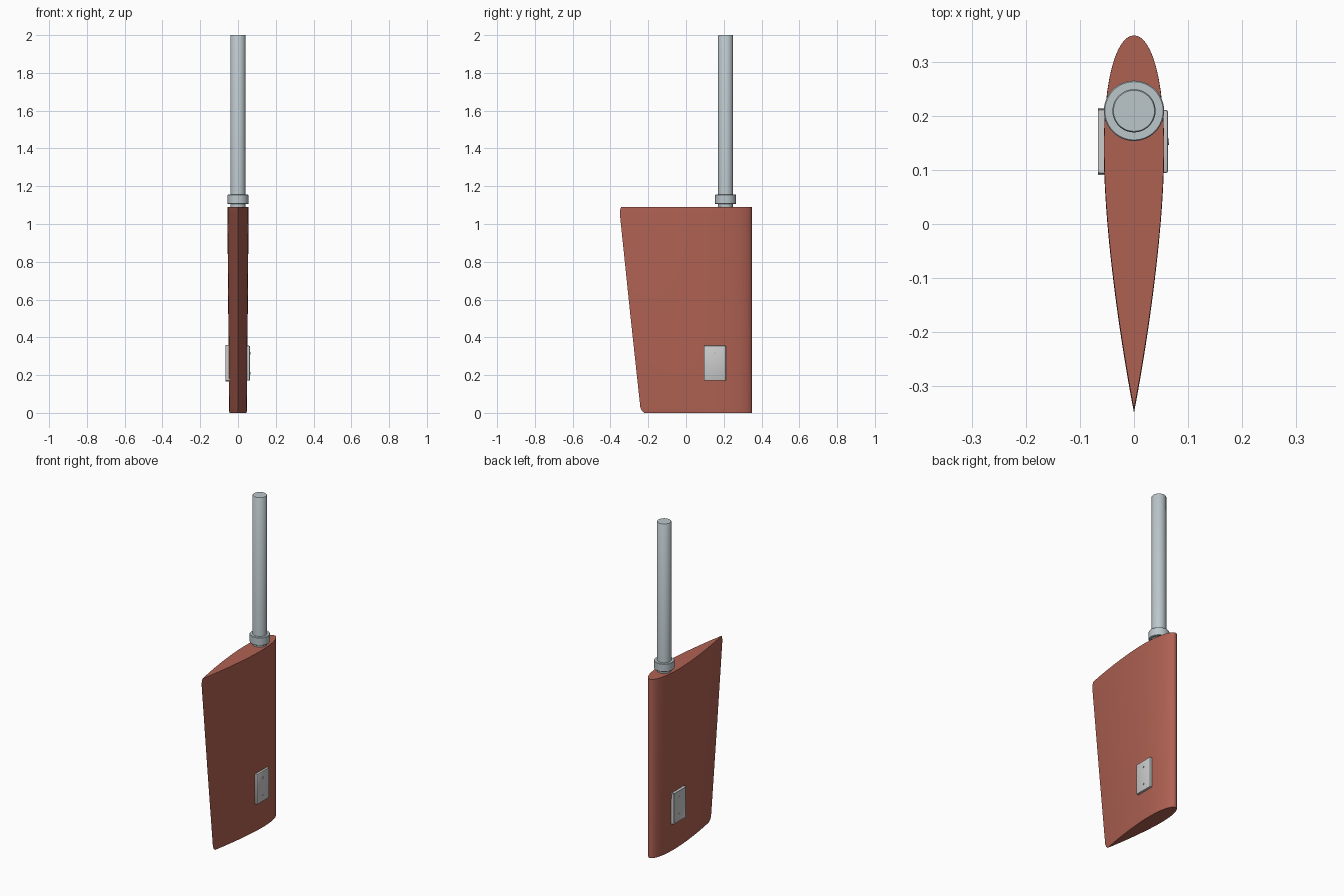
import bpy, bmesh, math

if "Cube" in bpy.data.objects:
    bpy.data.objects.remove(bpy.data.objects["Cube"])


def paint(name, rgb):
    m = bpy.data.materials.new(name)
    m.diffuse_color = (*rgb, 1)
    m.use_nodes = True
    m.node_tree.nodes["Principled BSDF"].inputs["Base Color"].default_value = m.diffuse_color
    return m


RED = paint("antifouling_red", (0.43, 0.12, 0.085))
STEEL = paint("steel", (0.50, 0.57, 0.60))
LEAD_Y, STOCK_Y = 0.35, 0.21


def finish(bm, name, mat=None, angle=35):
    bmesh.ops.recalc_face_normals(bm, faces=bm.faces)
    me = bpy.data.meshes.new(name)
    bm.to_mesh(me)
    bm.free()
    ob = bpy.data.objects.new(name, me)
    bpy.context.collection.objects.link(ob)
    if mat:
        me.materials.append(mat)
    bpy.ops.object.select_all(action='DESELECT')
    ob.select_set(True)
    bpy.context.view_layer.objects.active = ob
    bpy.ops.object.shade_smooth_by_angle(angle=math.radians(angle))
    return ob


def half_thickness(u, t=0.16):
    return 5 * t * (0.2969 * math.sqrt(u) - 0.126 * u - 0.3516 * u**2
                    + 0.2843 * u**3 - 0.1036 * u**4)


# Blade: symmetric foil sections lofted upwards, trailing corners eased
def foil_ring(bm, z, trail_y, n=32):
    chord = LEAD_Y - trail_y
    us = [(1 - math.cos(math.pi * i / n)) / 2 for i in range(n + 1)]
    pts = [(half_thickness(u), u) for u in us[:-1]] + [(0, 1)]
    pts += [(-half_thickness(u), u) for u in us[-2:0:-1]]
    return [bm.verts.new((x * chord, LEAD_Y - u * chord, z)) for x, u in pts]


def build_blade():
    bm = bmesh.new()
    stations = [(0, -0.222), (0.012, -0.234), (0.03, -0.242), (0.53, -0.296),
                (1.05, -0.35), (1.075, -0.349), (1.09, -0.343)]
    rings = [foil_ring(bm, z, y) for z, y in stations]
    for a, b in zip(rings, rings[1:]):
        for i in range(len(a)):
            j = (i + 1) % len(a)
            bm.faces.new((a[i], a[j], b[j], b[i]))
    bm.faces.new(rings[0])
    bm.faces.new(rings[-1])
    finish(bm, "rudder_blade", RED)


# Turned part: lathe of a (radius, z) profile around the stock axis
def turned(name, profile, mat, seg=48):
    bm = bmesh.new()
    rings = [[bm.verts.new((r * math.cos(2 * math.pi * k / seg),
                            STOCK_Y + r * math.sin(2 * math.pi * k / seg), z))
              for k in range(seg)] for r, z in profile]
    for a, b in zip(rings, rings[1:]):
        for i in range(seg):
            j = (i + 1) % seg
            bm.faces.new((a[i], a[j], b[j], b[i]))
    bm.faces.new(rings[0])
    bm.faces.new(rings[-1])
    finish(bm, name, mat)


# Anode plate with two bolts, one set per side
def build_anode(side, label):
    bm = bmesh.new()
    bmesh.ops.create_cube(bm, size=1)
    for v in bm.verts:
        v.co.x = side * (0.055 + v.co.x * 0.016)
        v.co.y = 0.153 + v.co.y * 0.117
        v.co.z = 0.263 + v.co.z * 0.185
    bmesh.ops.bevel(bm, geom=list(bm.edges), offset=0.004, segments=2,
                    profile=0.5, affect='EDGES')
    finish(bm, f"anode_plate_{label}")
    for n, z in enumerate((0.21, 0.316)):
        bm = bmesh.new()
        bmesh.ops.create_cone(bm, cap_ends=True, segments=16, radius1=0.006,
                              radius2=0.006, depth=0.008)
        for v in bm.verts:
            x, y, h = v.co
            v.co = (side * (0.061 + h), 0.153 + x, z + y)
        finish(bm, f"anode_bolt_{label}_{n + 1}", STEEL)


build_blade()
turned("rudder_stock", [(0.04, 1.0), (0.04, 1.997), (0.038, 2.0)], STEEL)
turned("stock_collar", [(0.054, 1.106), (0.056, 1.108), (0.056, 1.153),
                        (0.054, 1.155)], STEEL)
for side, label in ((1, "right"), (-1, "left")):
    build_anode(side, label)
